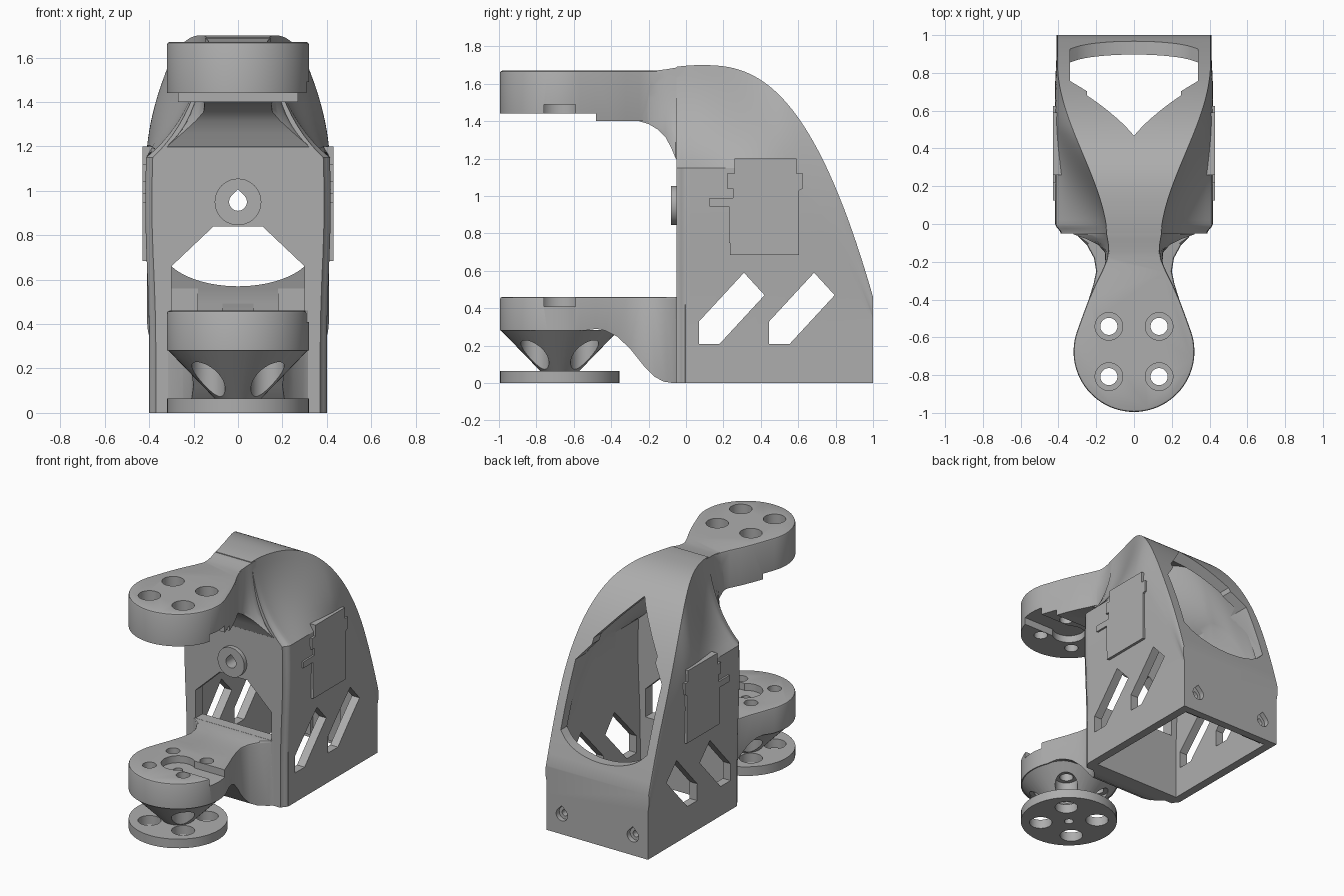
import bpy, bmesh, math
from mathutils import Matrix, Vector

if "Cube" in bpy.data.objects:
    bpy.data.objects.remove(bpy.data.objects["Cube"])

grey = bpy.data.materials.new("plastic_grey")
grey.diffuse_color = (0.42, 0.42, 0.42, 1)
grey.use_nodes = True
grey.node_tree.nodes["Principled BSDF"].inputs["Base Color"].default_value = grey.diffuse_color
CY = -0.675                                   # axis of both round mounts


def finish(bm, name):
    bmesh.ops.recalc_face_normals(bm, faces=bm.faces)
    me = bpy.data.meshes.new(name)
    bm.to_mesh(me)
    bm.free()
    me.materials.append(grey)
    ob = bpy.data.objects.new(name, me)
    bpy.context.collection.objects.link(ob)
    return ob


def loft(name, rings):
    bm = bmesh.new()
    rows = [[bm.verts.new(p) for p in r] for r in rings]
    n = len(rows[0])
    for a, b in zip(rows, rows[1:]):
        for i in range(n):
            j = (i + 1) % n
            bm.faces.new((a[i], a[j], b[j], b[i]))
    bm.faces.new(rows[0])
    bm.faces.new(rows[-1])
    return finish(bm, name)


def prism(name, pts, axis, lo, hi):
    """Extrude a 2D outline along x (pts = y,z), y (x,z) or z (x,y)."""
    put = {"x": lambda p, t: (t, p[0], p[1]), "y": lambda p, t: (p[0], t, p[1]),
           "z": lambda p, t: (p[0], p[1], t)}[axis]
    return loft(name, [[put(p, t) for p in pts] for t in (lo, hi)])


def box(name, x0, x1, y0, y1, z0, z1):
    return prism(name, [(x0, y0), (x1, y0), (x1, y1), (x0, y1)], "z", z0, z1)


def circle(cx, cy, r, n=40):
    return [(cx + r * math.cos(2 * math.pi * i / n), cy + r * math.sin(2 * math.pi * i / n)) for i in range(n)]


def teardrop(cx, cz, r):
    arc = [math.radians(135 + 270 * i / 20) for i in range(21)]
    return [(cx + r * math.cos(a), cz + r * math.sin(a)) for a in arc] + [(cx, cz + r * 1.414)]


def cyl(name, x, y, r0, r1, z0, z1):
    return loft(name, [[(a, b, z) for a, b in circle(x, y, r, 48)] for r, z in ((r0, z0), (r1, z1))])


def combine(target, others, op):
    for o in others:
        m = target.modifiers.new("bool", 'BOOLEAN')
        m.operation, m.solver, m.object = op, 'EXACT', o
        bpy.context.view_layer.objects.active = target
        bpy.ops.object.modifier_apply(modifier=m.name)
        bpy.data.objects.remove(o)


def both(pts):
    return pts + [(-x, z) for x, z in reversed(pts)]


def smooth(t):
    t = max(0, min(1, t))
    return t * t * (3 - 2 * t)


def bezier(a, c, b, n):
    return [tuple((1 - t) ** 2 * a[k] + 2 * t * (1 - t) * c[k] + t * t * b[k] for k in (0, 1))
            for t in (i / n for i in range(n + 1))]


# ---- body shell: cross-sections along y, narrow ridge flaring to wide sides
def ridge(y):
    t = (y - 0.08) / 0.92
    return 0.46 + 1.24 * (1 - max(0, t) ** 2.6) - (0.1 * t * t * 15 if t < 0 else 0) * 0.3


def section(y, inset=0.0):
    zt = ridge(min(1, y + inset * 0.9)) - inset * 0.9
    w = 0.14 + 0.265 * smooth((y + 0.1) / 0.95)
    zs = min(1.15, 0.75 * zt)
    pull = 0.03 * smooth(-y / 0.05)

    def side(z):
        return 0.40 + 0.018 * math.sin(math.pi * smooth((z - 0.3) / 1.3)) - pull
    low = [(side(zs * i / 8), zs * i / 8) for i in range(8)]
    k = smooth(y / 0.6)
    ctrl = (0.18 + k * 0.235, 1.34 * (1 - k) + k * (zs + zt) / 2)
    half = low + bezier((side(zs), zs), ctrl, (w, zt), 12)
    half = [(x - inset, z) for x, z in half]
    if inset:
        half[0] = (half[0][0], -0.1)
    return [(x, y, z) for x, z in both(half)]


body = loft("body_shell", [section(-0.05 + 0.05 * i / 4) for i in range(4)] + [section(i / 44) for i in range(45)])

# ---- neck joining the ridge to the upper arm
neck = []
for y, a, b, zb, zt in ((-0.25, .15, .155, 1.40, 1.667), (-0.2, .137, .15, 1.385, 1.668), (-0.15, .133, .155, 1.355, 1.672),
                        (-0.11, .135, .19, 1.315, 1.677), (-0.08, .14, .25, 1.26, 1.682),
                        (-0.055, .145, .32, 1.20, 1.686), (0.02, .15, .33, 1.15, 1.69)):
    neck.append([(x, y, z) for x, z in both(bezier((b, zb), (a + 0.02, zb + 0.13), (a, zt), 10))])
combine(body, [loft("neck", neck)], 'UNION')


# ---- arms: round mount with a waisted link to the body
def arm(name, tail, z0, z1):
    arc = [math.radians(-90 + 110 * i / 24) for i in range(25)]
    half = [(0.32 * math.cos(a), CY + 0.32 * math.sin(a)) for a in arc][1:] + tail
    outline = [(0, CY - 0.32)] + half + [(-x, y) for x, y in reversed(half)]
    ob = prism(name, outline, "z", z0, z1)
    bm = bmesh.new()
    bm.from_mesh(ob.data)
    rim = [e for e in bm.edges if all(v.co.z > z1 - 1e-4 for v in e.verts)
           and not all(v.co.y > -0.06 for v in e.verts)]
    bmesh.ops.bevel(bm, geom=rim, offset=0.012, segments=2, profile=0.5, affect='EDGES')
    bm.to_mesh(ob.data)
    bm.free()
    return ob


upper = arm("upper_arm", [(.27, -.48), (.24, -.40), (.205, -.32), (.17, -.25), (.145, -.19), (.135, -.13), (.135, -.05)], 1.40, 1.67)
lower = arm("lower_arm", [(.27, -.48), (.24, -.40), (.215, -.32), (.20, -.25), (.212, -.18), (.25, -.11),
                          (.30, -.06), (.36, -.02), (.40, -.004), (.40, .015)], 0, 0.46)
under = [(-1.1, -.1), (-1.1, .28), (-.55, .28), (-.48, .29), (-.43, .28), (-.37, .25), (-.3, .185), (-.22, .085),
         (-.17, .035), (-.12, .008), (-.07, 0), (-.07, -.1)]
combine(lower, [prism("cut", under, "x", -1, 1)], 'DIFFERENCE')
combine(lower, [cyl("cone", 0, CY, 0.095, 0.318, 0.055, 0.285), cyl("base_disc", 0, CY, 0.32, 0.32, 0, 0.065)], 'UNION')
combine(upper, [box("cut", -1, 1, -1.2, -0.48, 1.3, 1.44)], 'DIFFERENCE')


# ---- horn pockets, screw holes and counterbores in the mounts
def pocket(z0, z1):
    return [cyl("cut", 0, CY, 0.11, 0.11, z0, z1), box("cut", 0, 0.5, CY - 0.085, CY + 0.085, z0, z1)]


cut_u, cut_l = pocket(1.3, 1.49), pocket(0.41, 0.6)
for sx in (-1, 1):
    for sy in (-1, 1):
        x, y = 0.133 * sx, CY + 0.133 * sy
        cut_u += [cyl("cut", x, y, .045, .045, 1.2, 1.8), cyl("cut", x, y, .073, .073, 1.56, 1.8)]
        cut_l += [cyl("cut", x, y, .045, .045, 0.2, 0.6), cyl("cut", x, y, .075, .075, -0.1, 0.23)]
cut_l.append(cyl("cut", 0, CY, .03, .03, -0.1, 0.6))
combine(upper, cut_u, 'DIFFERENCE')
combine(lower, cut_l, 'DIFFERENCE')
combine(body, [upper, lower], 'UNION')

# ---- front boss around the cable hole
combine(body, [prism("boss", circle(0, 0.95, 0.105), "y", -0.08, 0.0)], 'UNION')

# ---- hollow interior, open at the bottom
cavity = loft("cut", [section(0.03 + 0.915 * i / 40, 0.06) for i in range(41)])
# back opening: peaked top, stepped shoulders, rounded sill
back = [(0.30 * math.sin(math.radians(a)) / math.sin(math.radians(60)),
         0.57 + 0.18 * (1 - math.cos(math.radians(a)))) for a in range(0, 61, 5)]
back = back[1:] + [(.34, .70), (.34, 1.14), (.25, 1.25), (.25, 1.29), (.12, 1.44)]
back = [(0, 0.57)] + back + [(0, 1.57)] + [(-x, z) for x, z in reversed(back)]
cuts = [cavity, prism("cut", back, "y", 0.3, 1.3),
        prism("cut", both([(.30, .461), (.30, .66), (.11, .84)]), "y", -0.3, 0.15),
        prism("cut", teardrop(0, 0.95, 0.04), "y", -0.3, 0.15)]
# slanted side windows
slot = [(.07, .21), (.18, .21), (.42, .47), (.31, .59), (.07, .33)]
for dy in (0, 0.375):
    cuts.append(prism("cut", [(y + dy, z) for y, z in slot], "x", -1, 1))
combine(body, cuts, 'DIFFERENCE')

# ---- inner ribs on the back wall
ribs = []
for s in (-1, 1):
    for a, b, y in ((.18, .35, .90), (.07, .18, .92)):
        ribs.append(box("rib", min(a * s, b * s), max(a * s, b * s), y, 0.96, 0.03, 0.56))
combine(body, ribs, 'UNION')
# screw holes through the back wall with teardrop recesses
holes = []
for s in (-1, 1):
    holes += [prism("cut", teardrop(0.28 * s, 0.14, 0.022), "y", 0.8, 1.1),
              prism("cut", teardrop(0.28 * s, 0.14, 0.045), "y", 0.965, 1.1)]
combine(body, holes, 'DIFFERENCE')

# ---- raised cover plates on both sides
plate = [(.26, 1.2), (.59, 1.2), (.59, 1.12), (.625, 1.12), (.625, 1.04), (.605, 1.03), (.605, .685), (.235, .685),
         (.235, .75), (.23, .75), (.23, .945), (.125, .945), (.125, .99), (.25, .99), (.25, 1.04), (.22, 1.04),
         (.22, 1.12), (.26, 1.12)]
for s in (-1, 1):
    combine(body, [prism("side_plate", plate, "x", min(.38 * s, .43 * s), max(.38 * s, .43 * s))], 'UNION')

body.name = "servo_bracket"
bpy.ops.object.select_all(action='DESELECT')
body.select_set(True)
bpy.context.view_layer.objects.active = body
bpy.ops.object.shade_smooth_by_angle(angle=math.radians(28))
